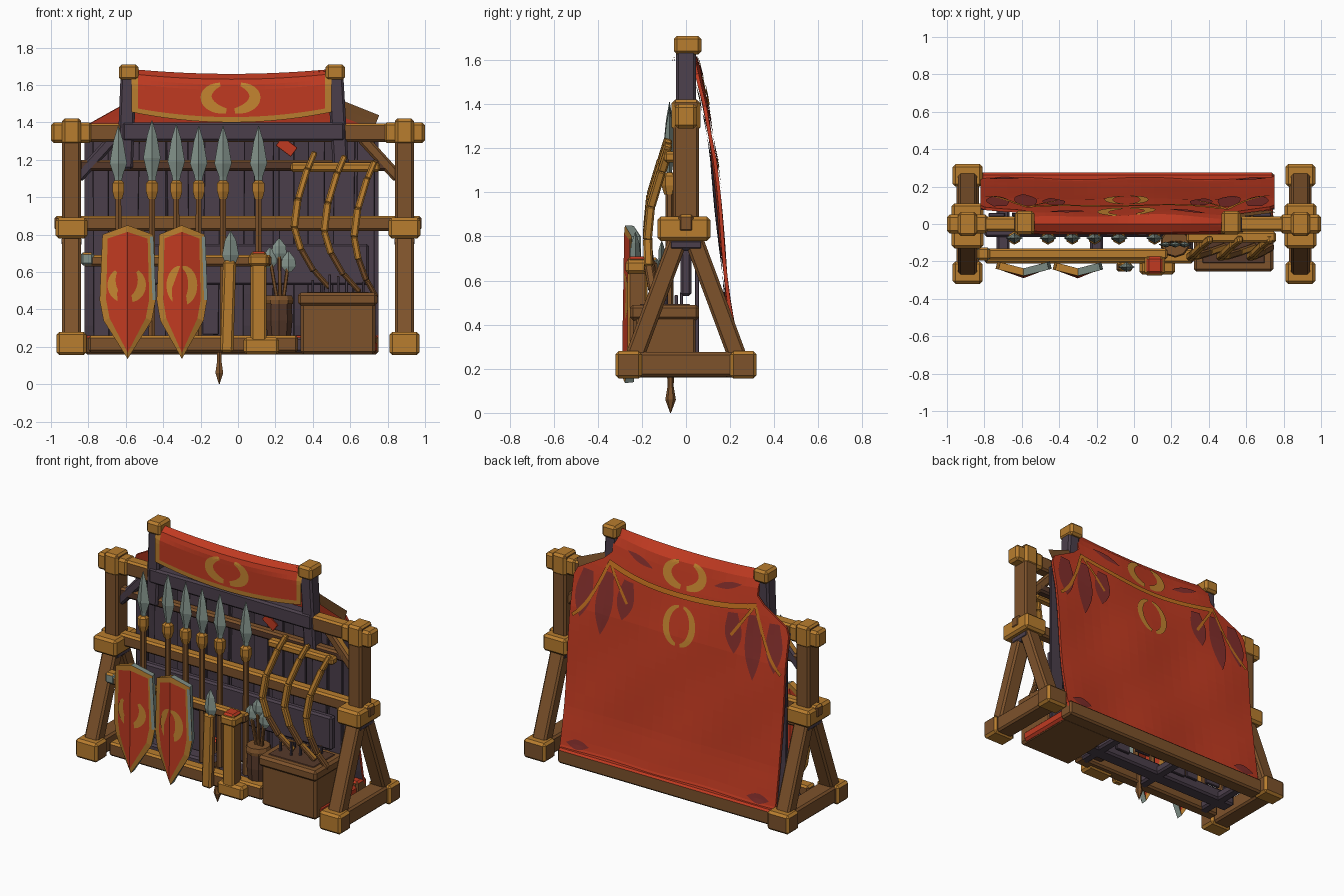
import bpy, bmesh, math, random
from mathutils import Vector, Matrix
random.seed(4)
if bpy.data.objects.get("Cube"):
    bpy.data.objects.remove(bpy.data.objects["Cube"], do_unlink=True)

def colour(name, hexcode):
    rgb = [int(hexcode[i:i + 2], 16) / 255 for i in (0, 2, 4)]
    m = bpy.data.materials.new(name)
    m.use_nodes = True
    m.diffuse_color = [((c + 0.055) / 1.055) ** 2.4 for c in rgb] + [1]
    node = next(n for n in m.node_tree.nodes if n.type == 'BSDF_PRINCIPLED')
    node.inputs["Base Color"].default_value = m.diffuse_color
    return m

OCHRE, WOOD = colour("ochre_wood", "b87d2e"), colour("brown_wood", "7d522b")
DARK, PURPLE = colour("dark_wood", "56392a"), colour("shadow_purple", "4b3f4b")
RED, MAROON = colour("red_cloth", "c03a21"), colour("maroon_cloth", "842f2c")
GOLD, STEEL = colour("gold_paint", "c58530"), colour("grey_steel", "83938b")
ORANGE = colour("orange_trim", "c2701f")

def finish(name, bm, mats, thickness=0, rim=0):
    me = bpy.data.meshes.new(name)
    bm.to_mesh(me)
    bm.free()
    for m in mats:
        me.materials.append(m)
    ob = bpy.data.objects.new(name, me)
    bpy.context.collection.objects.link(ob)
    if thickness:
        mod = ob.modifiers.new("thickness", 'SOLIDIFY')
        mod.thickness, mod.offset, mod.material_offset_rim = thickness, -1, rim

def beam(name, a, b, w, d, mat=WOOD, top=OCHRE, bevel=0.012, side=None):
    """Bevelled timber from a to b, w deep and d across; side colours the x ends and the back."""
    a, b = Vector(a), Vector(b)
    n = (b - a).normalized()
    ref = Vector((0, 1, 0)) if abs(n.y) < 0.9 else Vector((1, 0, 0))
    u = (ref - n * ref.dot(n)).normalized()
    bm = bmesh.new()
    bmesh.ops.create_cube(bm, size=1)
    bmesh.ops.scale(bm, vec=(w, d, (b - a).length), verts=bm.verts)
    bmesh.ops.bevel(bm, geom=bm.edges[:], offset=bevel, segments=1, affect='EDGES')
    bm.transform(Matrix.Translation((a + b) / 2) @ Matrix((u, n.cross(u), n)).transposed().to_4x4())
    bm.normal_update()
    for f in bm.faces:
        f.material_index = 1 if f.normal.z > 0.6 else 2 if max(abs(f.normal.x), f.normal.y) > 0.8 else 0
    finish(name, bm, [mat, top, side or mat])

def block(name, x, y, z, mat=OCHRE, top=OCHRE, side=None):
    c = (sum(x) / 2, sum(y) / 2)
    beam(name, (*c, z[0]), (*c, z[1]), y[1] - y[0], x[1] - x[0], mat, top, 0.015, side)

def turned(name, profile, x, y, mat, segs=6, flat=1.0):
    bm = bmesh.new()
    for (r0, z0), (r1, z1) in zip(profile, profile[1:]):
        place = Matrix.Translation((x, y, (z0 + z1) / 2)) @ Matrix.Diagonal((1, flat, 1, 1))
        bmesh.ops.create_cone(bm, cap_ends=True, segments=segs, radius1=r0, radius2=r1, depth=z1 - z0, matrix=place)
    finish(name, bm, [mat])

def grid(name, pts, side, mats, rule=lambda i, j: 0, thickness=0):
    """Sheet from rows of points, facing along side * y."""
    bm = bmesh.new()
    rows = [[bm.verts.new(p) for p in row] for row in pts]
    for i in range(len(rows) - 1):
        for j in range(len(rows[0]) - 1):
            f = bm.faces.new((rows[i][j], rows[i][j + 1], rows[i + 1][j + 1], rows[i + 1][j]))
            f.normal_update()
            if f.normal.y * side < 0:
                f.normal_flip()
            f.material_index = rule(i, j)
    finish(name, bm, mats, thickness)

def ribbon(name, path, width, yfun, side, mat, lift=0.006, n=18):
    """Painted stroke: path(t) gives (x, z), width(t) the half width."""
    rows = []
    for t in (k / n for k in range(n + 1)):
        c, d = Vector(path(t)), Vector(path(t + 0.01)) - Vector(path(t - 0.01))
        across = Vector((-d.y, d.x)).normalized() * (width(t) + 0.0005)
        rows.append([(v.x, yfun(v.x, v.y) + side * lift, v.y) for v in (c - across, c, c + across)])
    grid(name, rows, side, [mat])

def crescents(name, x, z, rx, rz, yfun, side, start=-80, end=65, w=0.03):
    for s in (-1, 1):
        ribbon(name, lambda t: (x + s * rx * math.cos(math.radians(start + (end - start) * t)),
                                z + rz * math.sin(math.radians(start + (end - start) * t))),
               lambda t: w * math.sin(math.pi * (0.15 + 0.75 * t)), yfun, side, GOLD)

# End trestles
for s, n in ((-1, "right"), (1, "left")):
    x = s * 0.89
    beam(n + "_post", (x, 0, 0.8), (x, 0, 1.42), 0.12, 0.1)
    beam(n + "_foot_beam", (x, -0.3, 0.22), (x, 0.3, 0.22), 0.12, 0.11, WOOD, WOOD)
    block(n + "_collar", (x - 0.085, x + 0.085), (-0.13, 0.11), (0.78, 0.89))
    block(n + "_collar_shade", (x - 0.054, x + 0.054), (-0.08, 0.08), (0.735, 0.79), PURPLE, PURPLE)
    block(n + "_top_joint", (x - 0.05, x + 0.05), (-0.065, 0.065), (1.28, 1.42))
    block(n + "_beam_end", (x - 0.11, x + 0.11), (-0.05, 0.05), (1.29, 1.4))
    beam(n + "_brace", (s * 0.86, 0, 1.1), (s * 0.66, 0, 1.32), 0.06, 0.06, WOOD if s > 0 else PURPLE)
    for t, m in ((-1, "front"), (1, "back")):
        beam(f"{n}_{m}_leg", (x, t * 0.03, 0.8), (x, t * 0.235, 0.25), 0.085, 0.1, WOOD, WOOD)
        block(f"{n}_{m}_foot_cap", (x - 0.08, x + 0.08), sorted((t * 0.2, t * 0.32)), (0.155, 0.28), side=WOOD)
# Long beams and backing planks
beam("top_beam", (-0.98, 0, 1.345), (0.98, 0, 1.345), 0.08, 0.1)
beam("top_beam_shade", (-0.62, -0.01, 1.35), (0.57, -0.01, 1.35), 0.085, 0.1, PURPLE, PURPLE)
beam("upper_rail", (-0.85, 0, 1.17), (0.8, 0, 1.17), 0.06, 0.06, DARK, WOOD)
beam("middle_beam", (-0.98, 0, 0.86), (0.98, 0, 0.86), 0.07, 0.08)
beam("lower_panel", (-0.72, 0.0, 0.64), (0.7, 0.0, 0.64), 0.05, 0.22, PURPLE, PURPLE)
beam("inner_sill", (-0.8, -0.02, 0.21), (0.4, -0.02, 0.21), 0.1, 0.08, PURPLE, PURPLE)
beam("back_sill", (-0.82, 0.225, 0.21), (0.75, 0.225, 0.21), 0.1, 0.1, WOOD, RED)
beam("front_sill", (-0.8, -0.17, 0.215), (0.32, -0.17, 0.215), 0.08, 0.09)
for x in (-0.7, -0.2, 0.28):
    beam("sill_tie", (x, -0.17, 0.2), (x, 0.2, 0.2), 0.07, 0.06, PURPLE, PURPLE)
for k in range(11):
    x = -0.72 + k * 0.14 + random.uniform(-0.02, 0.02)
    beam("backing_plank", (x, 0.05, random.uniform(0.2, 0.28)), (x + random.uniform(-0.02, 0.02), 0.05, 1.33),
         0.02, random.uniform(0.08, 0.12), PURPLE, PURPLE, 0.004)
# Banner posts
for x, lean in ((-0.585, -0.02), (0.52, 0.03)):
    beam("banner_post", (x + lean, 0, 1.15), (x, 0, 1.66), 0.09, 0.085, PURPLE, PURPLE)
    block("banner_post_cap", (x - 0.052, x + 0.052), (-0.055, 0.07), (1.625, 1.71))
beam("red_pennant", (0.22, -0.035, 1.3), (0.3, -0.035, 1.24), 0.01, 0.06, RED, RED, 0.002)

# Draped cloth
PROFILE = [(1.70, 0.0), (1.6, 0.05), (1.42, 0.09), (1.15, 0.135), (0.9, 0.16), (0.5, 0.2), (0.28, 0.235), (0.16, 0.285)]
def back_y(x, z):
    z = min(max(z, 0.161), 1.699)
    (z0, y0), (z1, y1) = next(p for p in zip(PROFILE, PROFILE[1:]) if z >= p[1][0])
    return y0 + (y1 - y0) * (z0 - z) / (z0 - z1) + 0.007 * math.sin(9 * x + 4 * z) * math.sin(5 * z)

def front_y(x, z):
    return -0.055 + max(0, z - 1.6) * 0.3

def cloth(yfun, z0, z1, rows, cols, inset=0.0):
    out = []
    for z in (z0 + (z1 - z0) * i / rows for i in range(rows + 1)):
        half = 0.535 + 0.25 * min(max((1.52 - z) / 0.14, 0), 1) * (yfun is back_y)
        sag = min(0.055 * min(max((z - 1.2) / 0.25, 0), 1), 0.055 - (z - 1.46) * 0.13)
        pts = [(-0.035 + half * u, z - sag * (1 - u * u)) for u in (2 * j / cols - 1 for j in range(cols + 1))]
        out.append([(x, 0 if z > 1.68 else yfun(x, h) - inset, h) for x, h in pts])
    return out

grid("back_cloth", cloth(back_y, 1.685, 0.225, 30, 22), 1, [RED], thickness=0.016)
grid("cloth_lining", cloth(back_y, 1.36, 0.26, 20, 16, 0.022), -1, [PURPLE])
grid("front_banner", cloth(front_y, 1.685, 1.455, 9, 30), -1, [RED, OCHRE], lambda i, j: int(i == 8 or j in (0, 29)))
ribbon("wing_shade", lambda t: (0.54 + 0.2 * t, 1.48 - 0.08 * t), lambda t: 0.04, back_y, -1, WOOD, 0.024)
crescents("front_emblem", -0.04, 1.535, 0.13, 0.075, front_y, -1)
crescents("back_upper_emblem", -0.04, 1.535, 0.125, 0.08, back_y, 1)
crescents("back_lower_emblem", -0.04, 1.22, 0.095, 0.12, back_y, 1, -80, 80, 0.022)
# Painted petals and seams on the back
for s in (-1, 1):
    for x, z, h in ((0.68, 1.4, 0.3), (0.53, 1.42, 0.4), (0.38, 1.4, 0.25)):
        ribbon("petal", lambda t: (-0.035 + s * (x + 0.03 * t), z - h * t),
               lambda t: 0.06 * math.sin(math.pi * (0.2 + 0.8 * t ** 1.3)), back_y, 1, MAROON)
    ribbon("upper_stain", lambda t: (-0.035 + s * (0.22 + 0.2 * t), 1.52 + 0.06 * t),
           lambda t: 0.02 * math.sin(math.pi * t), back_y, 1, MAROON)
    ribbon("hem_patch", lambda t: (-0.035 + s * (0.74 - 0.16 * t), 0.3),
           lambda t: 0.03 * math.sin(math.pi * t), back_y, 1, MAROON)
    ribbon("side_seam", lambda t: (-0.035 + s * (0.54 + 0.22 * t), 1.47 - 0.36 * t - 0.06 * math.sin(3 * t)),
           lambda t: 0.01, back_y, 1, ORANGE, 0.008)
    ribbon("inner_seam", lambda t: (-0.035 + s * (0.52 - 0.14 * t), 1.46 - 0.2 * t),
           lambda t: 0.009, back_y, 1, ORANGE, 0.008)
ribbon("back_seam", lambda t: (-0.58 + 1.09 * t, 1.48 - 0.3 * t * (1 - t)), lambda t: 0.016, back_y, 1, ORANGE, 0.009)

# Spears
for x, tip in ((-0.64, 1.38), (-0.46, 1.41), (-0.33, 1.39), (-0.21, 1.38), (-0.08, 1.38), (0.11, 1.38)):
    turned("spear_shaft", [(0.02, 0.24), (0.018, 1.05)], x, -0.075, WOOD)
    turned("spear_ferrule", [(0.024, 0.99), (0.036, 1.03), (0.036, 1.075), (0.02, 1.09)], x, -0.075, OCHRE)
    turned("spear_head", [(0.018, 1.07), (0.022, 1.11), (0.046, tip - 0.2), (0.026, tip - 0.08), (0.002, tip)],
           x, -0.075, STEEL, 4, 0.6)
turned("spear_butt", [(0.002, 0.0), (0.024, 0.06), (0.014, 0.12), (0.018, 0.26)], -0.1, -0.07, WOOD)
# Front rack with its end post and the short spear
beam("shield_rail", (-0.83, -0.16, 0.66), (0.18, -0.16, 0.66), 0.06, 0.06)
beam("shield_rail_tip", (-0.84, -0.16, 0.67), (-0.77, -0.16, 0.67), 0.07, 0.07, STEEL, OCHRE)
beam("rack_post", (0.11, -0.22, 0.17), (0.11, -0.22, 0.71), 0.09, 0.085, OCHRE, RED, side=WOOD)
block("rack_post_band", (0.055, 0.165), (-0.275, -0.165), (0.63, 0.695))
block("rack_post_foot", (0.03, 0.22), (-0.27, -0.16), (0.16, 0.25))
beam("short_spear_shaft", (-0.06, -0.23, 0.17), (-0.045, -0.23, 0.66), 0.05, 0.07, OCHRE, side=WOOD)
turned("short_spear_head", [(0.025, 0.64), (0.045, 0.69), (0.03, 0.77), (0.002, 0.82)], -0.04, -0.23, STEEL, 4, 0.6)

# Shields: ridged plate with an inset red field, steel on the left rim
def shield(cx, half):
    def face_y(x, z):
        return -0.277 + 0.25 * abs(x - cx)
    bm = bmesh.new()
    peak, tip = [bm.verts.new((cx, face_y(cx, z), z)) for z in (0.85, 0.135)]
    for s in (-1, 1):
        edge = [(cx + s * half * k, z) for k, z in ((0.9, 0.8), (1, 0.45), (0.86, 0.34))]
        loop = [peak] + [bm.verts.new((x, face_y(x, z), z)) for x, z in edge] + [tip]
        bm.faces.new(loop if s < 0 else loop[::-1])
    field = bm.faces[:]
    bm.normal_update()
    bmesh.ops.inset_region(bm, faces=field, thickness=0.036, use_boundary=True)
    for f in bm.faces:
        f.material_index = 4 if f in field else 2 if f.calc_center_median().x > cx else 0
    finish("shield", bm, [OCHRE, OCHRE, OCHRE, STEEL, RED], 0.04, 1)
    ribbon("shield_worn_edge", lambda t: (cx + half * (0.86 + 0.09 * t), 0.79 - 0.34 * t),
           lambda t: 0.009, face_y, -1, STEEL)
    return face_y

crescents("shield_emblem", -0.595, 0.54, 0.08, 0.09, shield(-0.59, 0.15), -1, -85, 45, 0.024)
crescents("shield_ring", -0.3, 0.53, 0.058, 0.095, shield(-0.3, 0.135), -1, -88, 88, 0.024)
# Bows on their rail
beam("bow_rail", (0.28, -0.07, 1.16), (0.76, -0.07, 1.16), 0.06, 0.05, OCHRE)
for x, dz, reach in ((0.3, 0.0, 0.19), (0.46, -0.02, 0.19), (0.62, -0.05, 0.12)):
    pts = [(x + 0.11, -0.08, 1.24), (x + 0.07, -0.11, 1.15), (x + 0.02, -0.16, 0.99), (x, -0.175, 0.84),
           (x + reach * 0.2, -0.17, 0.72), (x + reach * 0.55, -0.15, 0.61), (x + reach, -0.12, 0.52)]
    for k, (a, b) in enumerate(zip(pts, pts[1:])):
        beam("bow_limb", (*a[:2], a[2] + dz), (*b[:2], b[2] + dz - 0.006), 0.04, 0.04 - 0.004 * abs(k - 2),
             OCHRE if k < 4 else WOOD, OCHRE, 0.008)
# Crate with arrows, on a cloth-covered floor board
block("crate_body", (0.335, 0.735), (-0.24, 0.05), (0.16, 0.45), WOOD, WOOD)
block("crate_rim", (0.32, 0.745), (-0.255, 0.06), (0.42, 0.49), WOOD, WOOD)
block("crate_inside", (0.355, 0.71), (-0.22, 0.03), (0.44, 0.494), DARK, DARK)
block("floor_board", (0.34, 0.735), (0.0, 0.2), (0.16, 0.22), WOOD, RED)
block("floor_cloth", (0.705, 0.742), (-0.2, 0.2), (0.165, 0.235), RED, RED)
for k in range(7):
    x, y = 0.4 + 0.045 * k, random.uniform(-0.15, -0.02)
    beam("arrow", (x, y, 0.45), (x, y, random.uniform(0.53, 0.62)), 0.014, 0.014, PURPLE, WOOD, 0.002)
# Bucket with hand weapons
turned("bucket", [(0.06, 0.2), (0.075, 0.34), (0.07, 0.47)], 0.22, -0.1, DARK, 10)
turned("bucket_hoop", [(0.078, 0.43), (0.08, 0.45), (0.072, 0.475)], 0.22, -0.1, WOOD, 10)
for x, h in ((0.17, 0.68), (0.22, 0.73), (0.27, 0.66)):
    beam("axe_handle", (0.16 + x * 0.3, -0.1, 0.44), (x, -0.11, h), 0.02, 0.02, WOOD, OCHRE, 0.004)
    turned("axe_blade", [(0.015, h - 0.06), (0.04, h - 0.03), (0.035, h + 0.01), (0.004, h + 0.05)], x, -0.11, STEEL, 4, 0.4)
